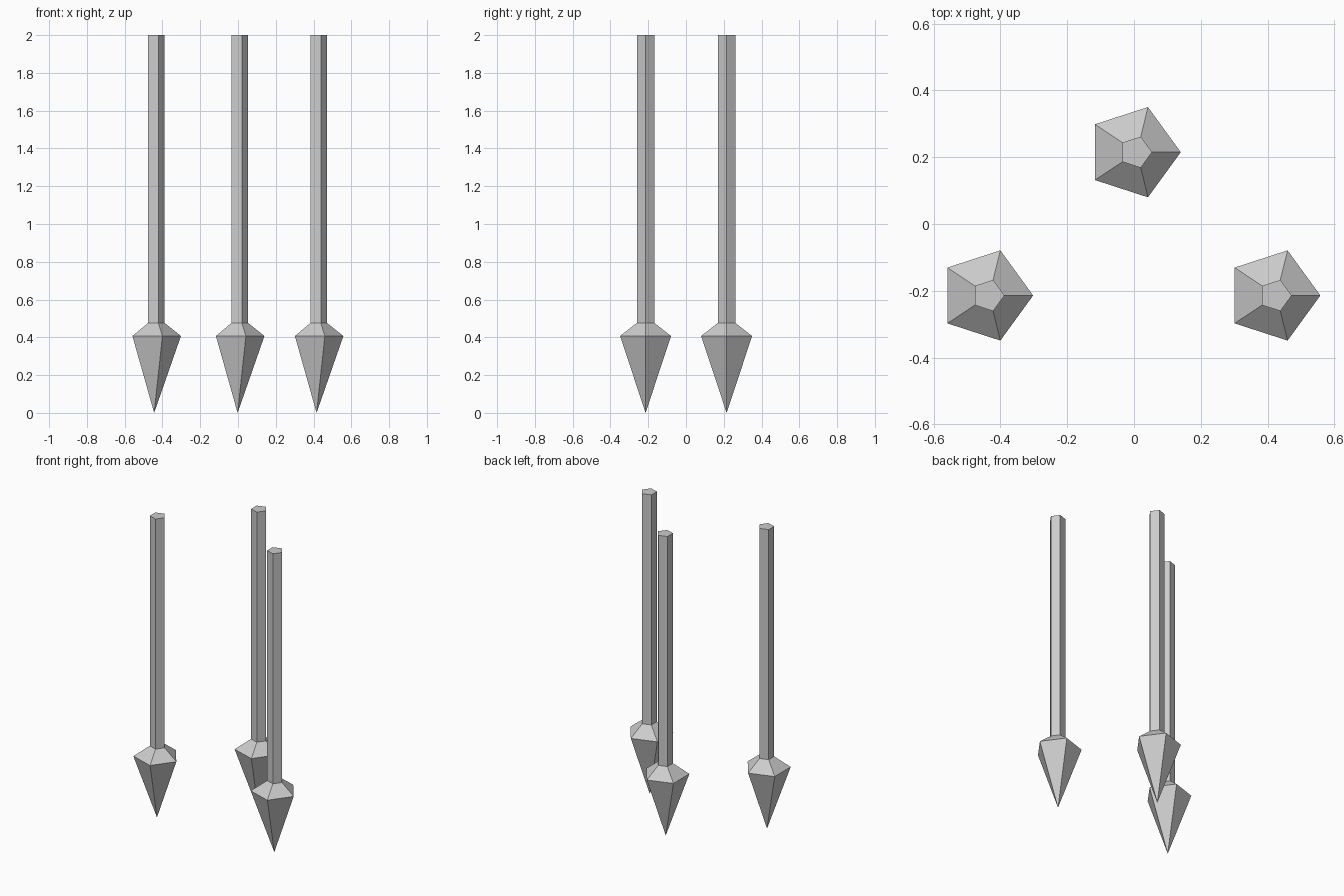
import bpy, bmesh
from math import cos, sin, pi

if "Cube" in bpy.data.objects:
    bpy.data.objects.remove(bpy.data.objects["Cube"])

SIDES = 5


def spike(name, x, y):
    """Pointed five-sided head running straight into a five-sided shaft."""
    bm = bmesh.new()

    def ring(radius, z, dx=0.0):
        return [bm.verts.new((dx + radius * cos(2 * pi * i / SIDES),
                              radius * sin(2 * pi * i / SIDES), z))
                for i in range(SIDES)]

    tip = bm.verts.new((0, 0, 0))
    rings = [ring(0.142, 0.407),          # widest part of the head
             ring(0.049, 0.476, 0.007),   # neck
             ring(0.049, 2.0, 0.007)]     # shaft end

    # Head point
    for i in range(SIDES):
        bm.faces.new((tip, rings[0][(i + 1) % SIDES], rings[0][i]))
    # Head shoulder and shaft sides
    for low, high in zip(rings, rings[1:]):
        for i in range(SIDES):
            j = (i + 1) % SIDES
            bm.faces.new((low[i], low[j], high[j], high[i]))
    # Shaft end cap
    bm.faces.new(rings[-1])
    bmesh.ops.recalc_face_normals(bm, faces=bm.faces[:])

    mesh = bpy.data.meshes.new(name)
    bm.to_mesh(mesh)
    bm.free()
    obj = bpy.data.objects.new(name, mesh)
    obj.location = (x, y, 0)
    bpy.context.collection.objects.link(obj)


# Two spikes in front, one behind
spike("spike_front_left", -0.444, -0.214)
spike("spike_front_right", 0.416, -0.214)
spike("spike_back", -0.002, 0.215)
